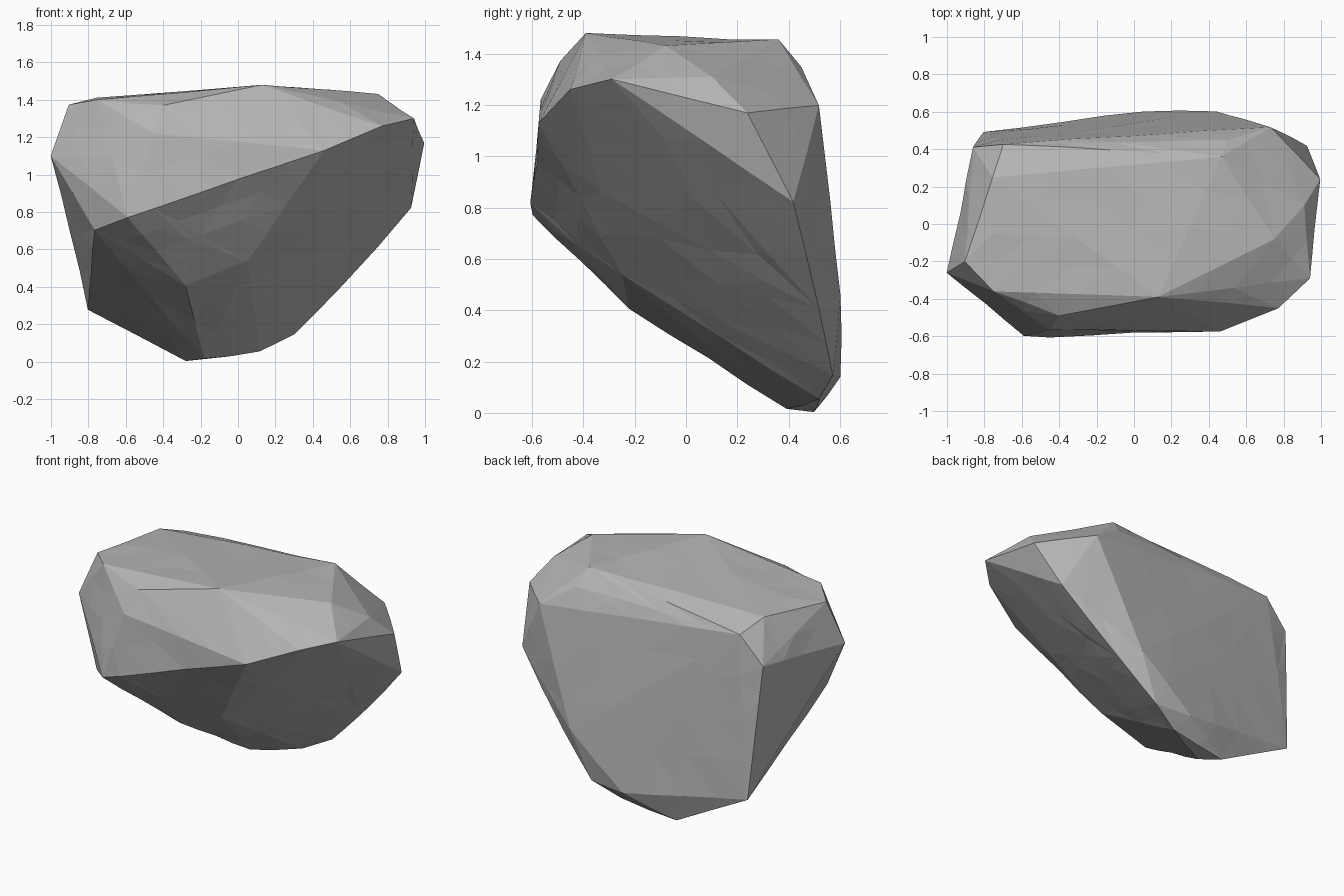
import bpy, bmesh, random

cube = bpy.data.objects.get("Cube")
if cube:
    bpy.data.objects.remove(cube, do_unlink=True)
random.seed(4)

# Corners of the chipped boulder, grouped by the facet they bound
top_facet = [(-.75, -.36, 1.4), (.13, -.39, 1.48), (.75, -.08, 1.43),
             (.47, .36, 1.455), (-.76, .25, 1.41)]
front_facet = [(-.59, -.6, .77), (-.45, -.6, .82), (.46, -.57, 1.13),
               (.77, -.45, 1.26), (.94, -.29, 1.3),
               (-.45, -.565, 1.22), (-.4, -.49, 1.37)]
left_facet = [(1, .24, 1.17), (.93, .42, .82), (.73, .52, 1.2), (.91, .1, 1.31)]
right_facet = [(-1, -.26, 1.1), (-.9, -.2, 1.37), (-.86, .41, 1.16),
               (-.77, -.41, .7)]
back_facet = [(-.7, .43, 1.34), (.5, .45, 1.35), (-.8, .49, .28),
              (.44, .6, .46), (.05, .6, .14), (.56, .52, .4)]
underside = [(-.28, -.22, .41), (.05, -.25, .54), (.4, -.33, .86),
             (-.18, .39, .01), (-.28, .5, 0), (.12, .52, .05), (.3, .57, .15)]

# Wrap the corners in one faceted skin
bm = bmesh.new()
for corner in top_facet + front_facet + left_facet + right_facet + back_facet + underside:
    bm.verts.new(corner)
hull = bmesh.ops.convex_hull(bm, input=bm.verts)
loose = set(hull["geom_interior"]) | set(hull["geom_unused"])
bmesh.ops.delete(bm, geom=[v for v in loose if isinstance(v, bmesh.types.BMVert)], context='VERTS')

# Break long edges and roughen only the new points, keeping the corners crisp
for length in (.6, .3):
    corners = set(bm.verts)
    edges = [e for e in bm.edges if e.calc_length() > length]
    bmesh.ops.subdivide_edges(bm, edges=edges, cuts=1)
    bmesh.ops.triangulate(bm, faces=bm.faces)
    bm.normal_update()
    for v in bm.verts:
        if v not in corners:
            v.co += v.normal * random.uniform(-.004, .004)
bmesh.ops.recalc_face_normals(bm, faces=bm.faces)
for v in bm.verts:
    v.co.z = max(v.co.z, 0)

mesh = bpy.data.meshes.new("boulder")
bm.to_mesh(mesh)
bm.free()
boulder = bpy.data.objects.new("boulder", mesh)
bpy.context.collection.objects.link(boulder)

# Plain stone grey
stone = bpy.data.materials.new("stone_grey")
stone.use_nodes = True
grey = (.46, .46, .46, 1)
stone.diffuse_color = grey
stone.node_tree.nodes["Principled BSDF"].inputs["Base Color"].default_value = grey
mesh.materials.append(stone)
